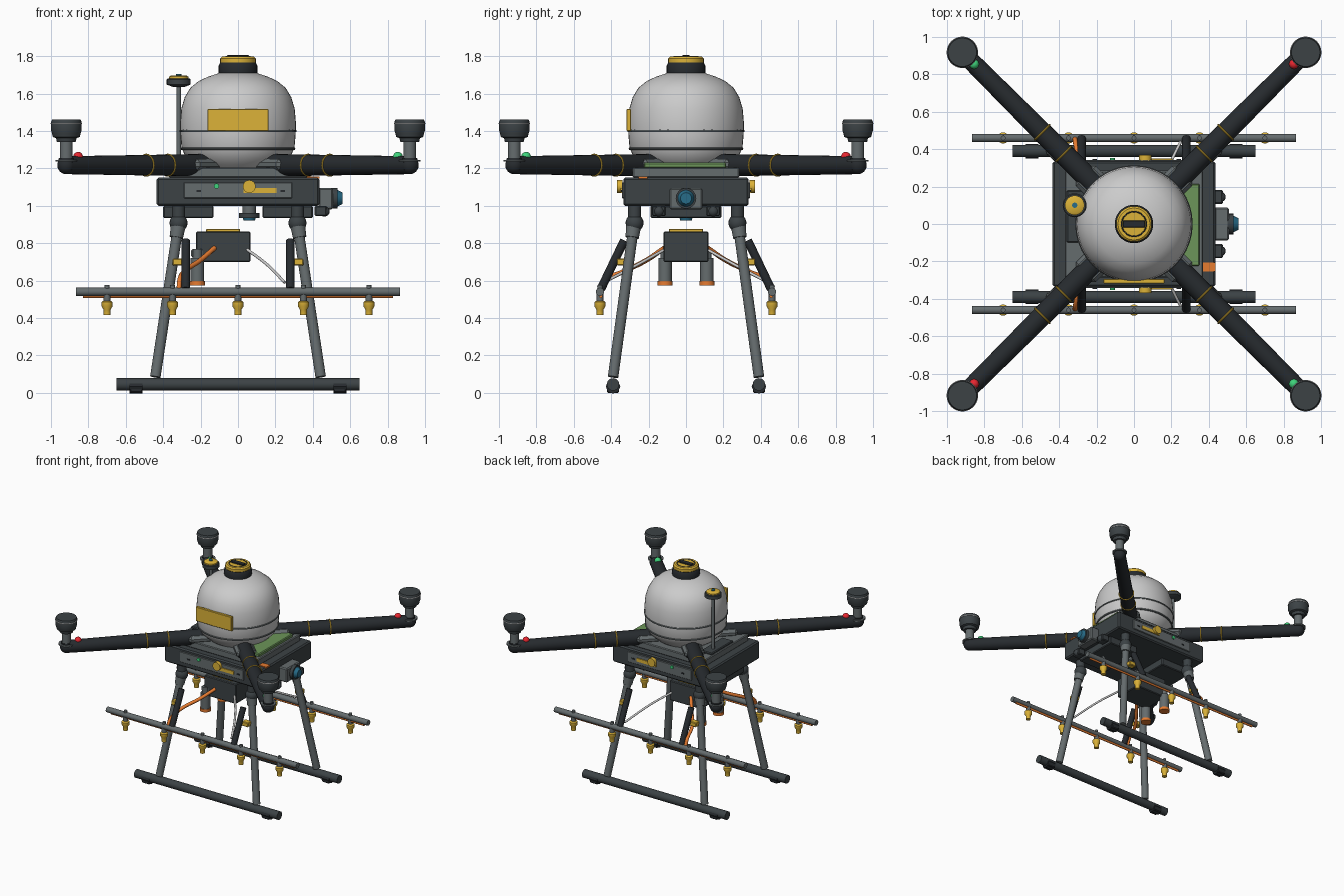
import bpy, math
from mathutils import Vector

if "Cube" in bpy.data.objects:
    bpy.data.objects.remove(bpy.data.objects["Cube"])

MATS = {}
COLS = {'dark': (.045, .055, .06), 'black': (.02, .024, .028), 'mid': (.13, .15, .155),
        'tank': (.6, .63, .61), 'yellow': (.72, .45, .04), 'orange': (.8, .2, .03),
        'red': (.8, .02, .03), 'green': (.05, .65, .2), 'olive': (.15, .3, .1),
        'blue': (.02, .15, .25)}


def finish(o, name, col, smooth=True):
    o.name = name
    if col:
        if col not in MATS:
            MATS[col] = bpy.data.materials.new(col)
            MATS[col].diffuse_color = (*COLS[col], 1)
        o.data.materials.append(MATS[col])
    if smooth:
        bpy.ops.object.shade_smooth_by_angle(angle=math.radians(35))
    return o


def box(name, col, x, y, z, bevel=.006, rot=0):
    """Box from (min, max) ranges on each axis."""
    c = [(a + b) / 2 for a, b in (x, y, z)]
    bpy.ops.mesh.primitive_cube_add(size=1, location=c, rotation=(0, 0, rot))
    o = bpy.context.object
    o.scale = [b - a for a, b in (x, y, z)]
    bpy.ops.object.transform_apply(location=False, rotation=False, scale=True)
    if bevel:
        m = o.modifiers.new('bevel', 'BEVEL')
        m.width, m.segments = bevel, 1
    return finish(o, name, col, False)


def rod(name, col, a, b, r, r2=None, n=24):
    a, b = Vector(a), Vector(b)
    d = b - a
    bpy.ops.mesh.primitive_cone_add(vertices=n, radius1=r, radius2=r if r2 is None else r2,
                                    depth=d.length, location=(a + b) / 2)
    o = bpy.context.object
    o.rotation_euler = d.to_track_quat('Z', 'Y').to_euler()
    return finish(o, name, col)


def ball(name, col, p, r):
    bpy.ops.mesh.primitive_uv_sphere_add(segments=20, ring_count=12, radius=r, location=p)
    return finish(bpy.context.object, name, col)


def ring(name, col, p, R, r, axis=(0, 0, 1)):
    bpy.ops.mesh.primitive_torus_add(major_radius=R, minor_radius=r, major_segments=40,
                                     minor_segments=8, location=p)
    o = bpy.context.object
    o.rotation_euler = Vector(axis).to_track_quat('Z', 'Y').to_euler()
    return finish(o, name, col)


def lathe(name, col, prof, x=0, y=0, n=40):
    """Closed surface of revolution from (radius, z) points, bottom to top."""
    verts = [(x + r * math.cos(2 * math.pi * k / n), y + r * math.sin(2 * math.pi * k / n), z)
             for r, z in prof for k in range(n)]
    faces = [(i * n + k, i * n + (k + 1) % n, (i + 1) * n + (k + 1) % n, (i + 1) * n + k)
             for i in range(len(prof) - 1) for k in range(n)]
    faces += [tuple(reversed(range(n))), tuple(range((len(prof) - 1) * n, len(prof) * n))]
    me = bpy.data.meshes.new(name)
    me.from_pydata(verts, [], faces)
    o = bpy.data.objects.new(name, me)
    bpy.context.collection.objects.link(o)
    bpy.ops.object.select_all(action='DESELECT')
    o.select_set(True)
    bpy.context.view_layer.objects.active = o
    return finish(o, name, col)


def hose(name, col, pts, r):
    cu = bpy.data.curves.new(name, 'CURVE')
    cu.dimensions, cu.bevel_depth, cu.bevel_resolution, cu.use_fill_caps = '3D', r, 3, True
    s = cu.splines.new('BEZIER')
    s.bezier_points.add(len(pts) - 1)
    for b, p in zip(s.bezier_points, pts):
        b.co = p
        b.handle_left_type = b.handle_right_type = 'AUTO'
    o = bpy.data.objects.new(name, cu)
    bpy.context.collection.objects.link(o)
    finish(o, name, col, False)


# Tank with seams, filler neck and cap
lathe('tank', 'tank', [(.2, 1.19), (.24, 1.22), (.28, 1.26), (.302, 1.31), (.308, 1.38), (.31, 1.44),
                       (.303, 1.52), (.285, 1.58), (.255, 1.63), (.21, 1.667), (.16, 1.69), (.1, 1.71)], n=48)
for z, r in ((1.40, .307), (1.305, .3)):
    ring('tank_seam', 'mid', (0, 0, z), r, .007)
lathe('filler_neck', 'black', [(.1, 1.69), (.103, 1.71), (.103, 1.75), (.095, 1.765)])
lathe('filler_cap', 'yellow', [(.088, 1.76), (.095, 1.767), (.095, 1.788), (.085, 1.797)])
ring('cap_rim', 'black', (0, 0, 1.796), .066, .004)
box('cap_grip', 'black', (-.058, .058), (-.02, .02), (1.79, 1.806), .003)
box('label_plate', 'yellow', (-.163, .163), (-.318, -.295), (1.4, 1.517), .003)

# Body, deck and belly boxes
box('body', 'dark', (-.435, .435), (-.335, .335), (1, 1.15), .01)
box('deck', 'mid', (-.37, .37), (-.285, .285), (1.15, 1.205))
box('battery', 'olive', (.2, .35), (-.225, .215), (1.2, 1.23))
box('mast_base', 'dark', (-.36, -.26), (-.1, .18), (1.2, 1.22))
box('warning_tag', 'orange', (.36, .436), (-.255, -.205), (1.145, 1.156), 0)
for s in (-1, 1):
    box('belly_box', 'dark', sorted((s * .13, s * .4)), (-.19, .19), (.935, 1.0))
    # Control panels front and back
    Y = lambda a, b: sorted((s * a, s * b))
    box('control_panel', 'mid', (-.29, .29), Y(.33, .343), (1.04, 1.125), .003)
    box('panel_strip', 'yellow', (.03, .205), Y(.34, .35), (1.068, 1.095), 0)
    rod('panel_knob', 'yellow', (.06, s * .34, 1.103), (.06, s * .368, 1.103), .034)
    rod('status_light', 'green', (-.115, s * .34, 1.105), (-.115, s * .352, 1.105), .014)
    for x in (-.21, .24):
        box('panel_slot', 'black', (x - .012, x + .012), Y(.34, .347), (1.074, 1.084), 0)

# Side camera and its obstacle sensors
box('camera_housing', 'mid', (.43, .507), (-.088, .088), (.98, 1.095), .008)
rod('camera_barrel', 'dark', (.5, 0, 1.04), (.533, 0, 1.04), .055)
rod('camera_lens', 'blue', (.525, 0, 1.04), (.56, 0, 1.04), .048, .03)
for s in (-1, 1):
    box('sensor_bracket', 'dark', (.41, .475), (s * .145 - .037, s * .145 + .037), (.945, 1.0))
    ball('side_sensor', 'dark', (.462, s * .145, .97), .028)
# Downward sensor
rod('belly_sensor_stem', 'mid', (.06, 0, .955), (.06, 0, 1.01), .035)
rod('belly_sensor', 'dark', (.06, 0, .935), (.06, 0, .962), .055)
rod('belly_sensor_lens', 'blue', (.06, 0, .92), (.06, 0, .94), .03, .036)

# Navigation mast
gx, gy = -.317, .1
rod('mast', 'mid', (gx, gy, 1.2), (gx, gy, 1.65), .012)
lathe('antenna_puck', 'dark', [(.03, 1.635), (.064, 1.648), (.064, 1.675), (.058, 1.68)], gx, gy, 28)
lathe('antenna_top', 'yellow', [(.052, 1.675), (.052, 1.69), (.04, 1.697)], gx, gy, 28)
rod('antenna_dot', 'blue', (gx, gy, 1.69), (gx, gy, 1.705), .014)

for sx in (-1, 1):
    for sy in (-1, 1):
        # Arm with elbow, bands, light and motor
        P = lambda a, z=1.217: (sx * a, sy * a, z)
        e = .918
        box('arm_clamp', 'mid', (sx * .2 - .1, sx * .2 + .1), (sy * .2 - .075, sy * .2 + .075),
            (1.19, 1.25), .02, math.pi / 4 * sx * sy)
        rod('arm', 'black', P(.17), P(e), .06, .048)
        ball('arm_elbow', 'black', P(e), .048)
        rod('arm_tip', 'black', P(e), P(e, 1.255), .046, .04)
        for a in (.375, .49):
            ring('arm_band', 'yellow', P(a), .0565, .005, (sx, sy, 0))
        ball('arm_light', 'red' if sx == sy else 'green', P(.855, 1.262), .026)
        x, y = sx * e, sy * e
        rod('motor_plate', 'mid', (x, y, 1.236), (x, y, 1.246), .058)
        rod('motor_stem', 'mid', (x, y, 1.24), (x, y, 1.36), .034)
        lathe('motor', 'dark', [(.05, 1.34), (.055, 1.362), (.072, 1.368), (.076, 1.385), (.081, 1.4),
                                (.081, 1.45), (.076, 1.461)], x, y, 32)
        ring('motor_ring', None, (x, y, 1.44), .08, .004)

        # Landing leg
        ball('leg_joint', 'dark', (sx * .318, sy * .275, .908), .048)
        rod('leg_socket', 'dark', (sx * .318, sy * .275, .9), (sx * .318, sy * .275, 1.0), .035)
        rod('leg_collar', 'mid', (sx * .32, sy * .28, .89), (sx * .33, sy * .288, .83), .04, .036)
        rod('leg', 'mid', (sx * .318, sy * .278, .9), (sx * .442, sy * .39, .085), .028)
        rod('foot_pad', 'black', (sx * .51, sy * .39, .034), (sx * .58, sy * .39, .034), .039, n=8)
        box('foot_sole', 'black', (sx * .545 - .034, sx * .545 + .034), (sy * .39 - .033, sy * .39 + .033), (0, .05))

        # Boom strut and clamp
        rod('boom_strut', 'black', (sx * .28, sy * .33, .815), (sx * .28, sy * .455, .555), .023)
        box('hose_clamp', 'yellow', (sx * .32 - .03, sx * .32 + .03),
            (sy * .345 - .025, sy * .345 + .025), (.68, .717), .005)

for s in (-1, 1):
    # Skid and spray boom with nozzles
    rod('skid', 'dark', (-.65, s * .39, .045), (.65, s * .39, .045), .033)
    rod('spray_boom', 'mid', (-.865, s * .46, .54), (.865, s * .46, .54), .022)
    rod('boom_feed_line', 'orange', (-.83, s * .455, .516), (.83, s * .455, .516), .009, n=12)
    for i in range(-2, 3):
        x = i * .35
        rod('nozzle_stud', 'mid', (x, s * .46, .55), (x, s * .46, .576), .013, n=12)
        rod('nozzle_neck', 'mid', (x, s * .46, .48), (x, s * .46, .53), .018, n=16)
        lathe('nozzle', 'yellow', [(.014, .415), (.019, .415), (.019, .445), (.03, .463), (.03, .485), (.02, .492)],
              x, s * .46, 16)
    # Pumps and hoses
    rod('pump', 'mid', (-.217, s * .112, .59), (-.217, s * .112, .72), .036)
    rod('pump_inlet', 'mid', (-.217, s * .112, .72), (-.217, s * .112, .77), .025)
    box('pump_bracket', 'mid', (-.25, -.18), (s * .1 - .02, s * .1 + .02), (.725, .768))
    rod('pump_cap', 'orange', (-.217, s * .112, .574), (-.217, s * .112, .597), .041)
    hose('spray_hose', 'orange', [(-.125, s * .115, .775), (-.2, s * .21, .71), (-.285, s * .33, .65),
                                  (-.312, s * .43, .6), (-.316, s * .46, .545)], .013)
    hose('sensor_cable', None, [(.05, s * .115, .765), (.15, s * .25, .69), (.25, s * .44, .59)], .008)

# Pump housing under the body
box('pump_housing', 'dark', (-.225, .067), (-.12, .12), (.7, .862), .006)
box('pump_lid', 'yellow', (-.17, .012), (-.09, .09), (.86, .877), .003)

for m in bpy.data.materials:
    if m.users and not m.is_grease_pencil:
        m.use_nodes = True
        m.node_tree.nodes["Principled BSDF"].inputs["Base Color"].default_value = m.diffuse_color
